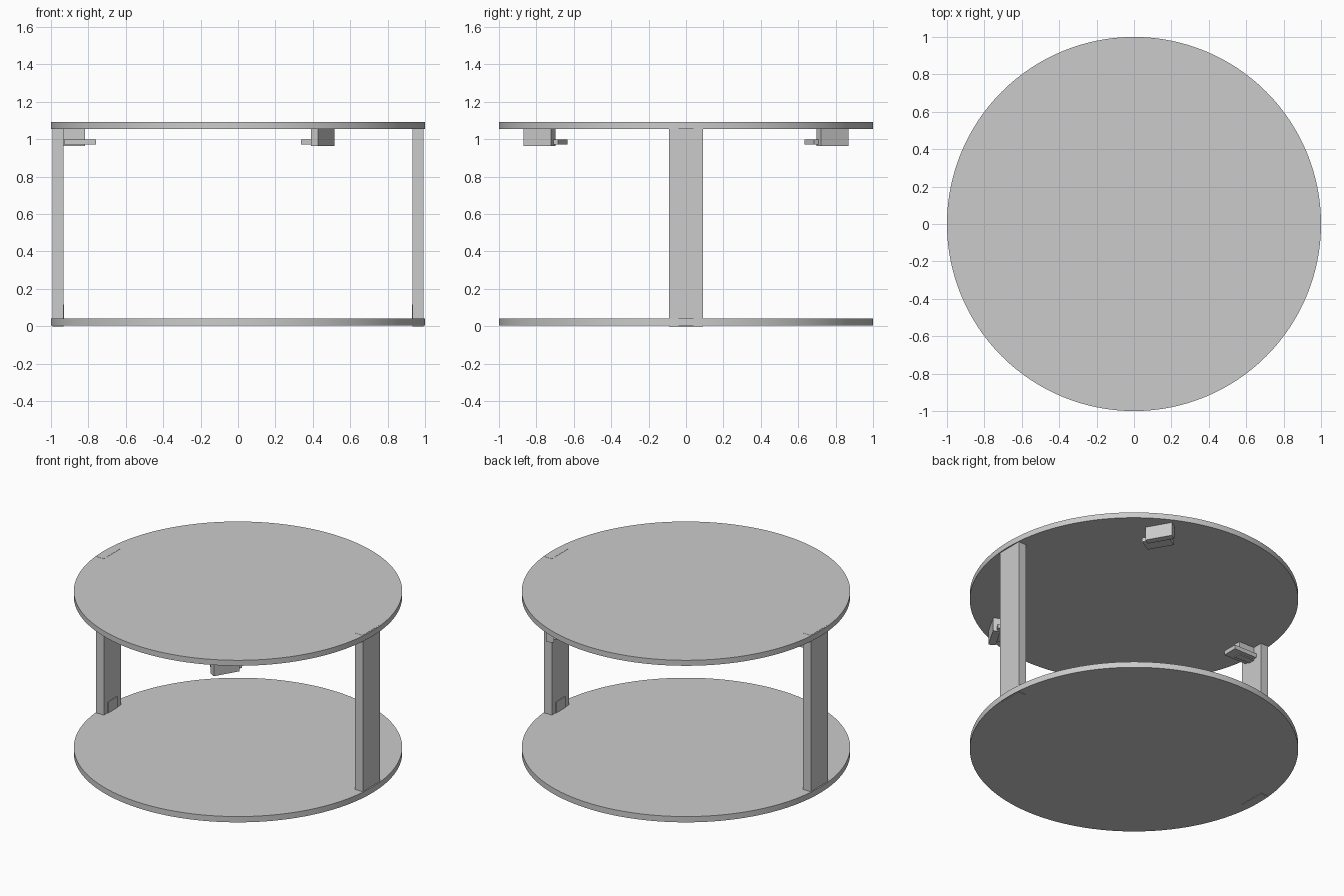
import bpy, math
from mathutils import Matrix

if "Cube" in bpy.data.objects:
    bpy.data.objects.remove(bpy.data.objects["Cube"])

grey = bpy.data.materials.new("light_grey")
grey.diffuse_color = (0.6, 0.6, 0.6, 1)
grey.use_nodes = True
grey.node_tree.nodes["Principled BSDF"].inputs["Base Color"].default_value = grey.diffuse_color


def box(name, centre, size, angle=0.0):
    """Box of the given size, turned about z."""
    bpy.ops.mesh.primitive_cube_add(size=1)
    ob = bpy.context.object
    ob.name = name
    ob.data.transform(Matrix.Diagonal((*size, 1)))
    ob.location = centre
    ob.rotation_euler.z = angle
    ob.data.materials.append(grey)
    return ob


def disc(name, z0, z1):
    """Round plate between two heights."""
    bpy.ops.mesh.primitive_cylinder_add(vertices=128, radius=1, depth=z1 - z0,
                                        location=(0, 0, (z0 + z1) / 2))
    ob = bpy.context.object
    ob.name = name
    ob.data.materials.append(grey)
    bpy.ops.object.shade_smooth_by_angle(angle=math.radians(30))


# Round plates
disc("bottom_plate", 0.003, 0.042)
disc("top_plate", 1.055, 1.092)

# Side posts with a thin foot pad on the inner face
for side, label in ((-1, "left"), (1, "right")):
    box(label + "_post", (side * 0.9625, 0, 0.5465), (0.057, 0.18, 1.093))
    box(label + "_foot_pad", (side * 0.932, 0, 0.078), (0.006, 0.10, 0.076))

# Three brackets with flat tabs hung under the top plate
for i, deg in enumerate((60, 180, 300)):
    a = math.radians(deg)
    c, s = math.cos(a), math.sin(a)
    box(f"bracket_{i + 1}", (0.905 * c, 0.905 * s, 1.012), (0.172, 0.045, 0.094), -a)
    box(f"bracket_tab_{i + 1}", (0.845 * c, 0.845 * s, 0.985), (0.17, 0.10, 0.028), -a)
